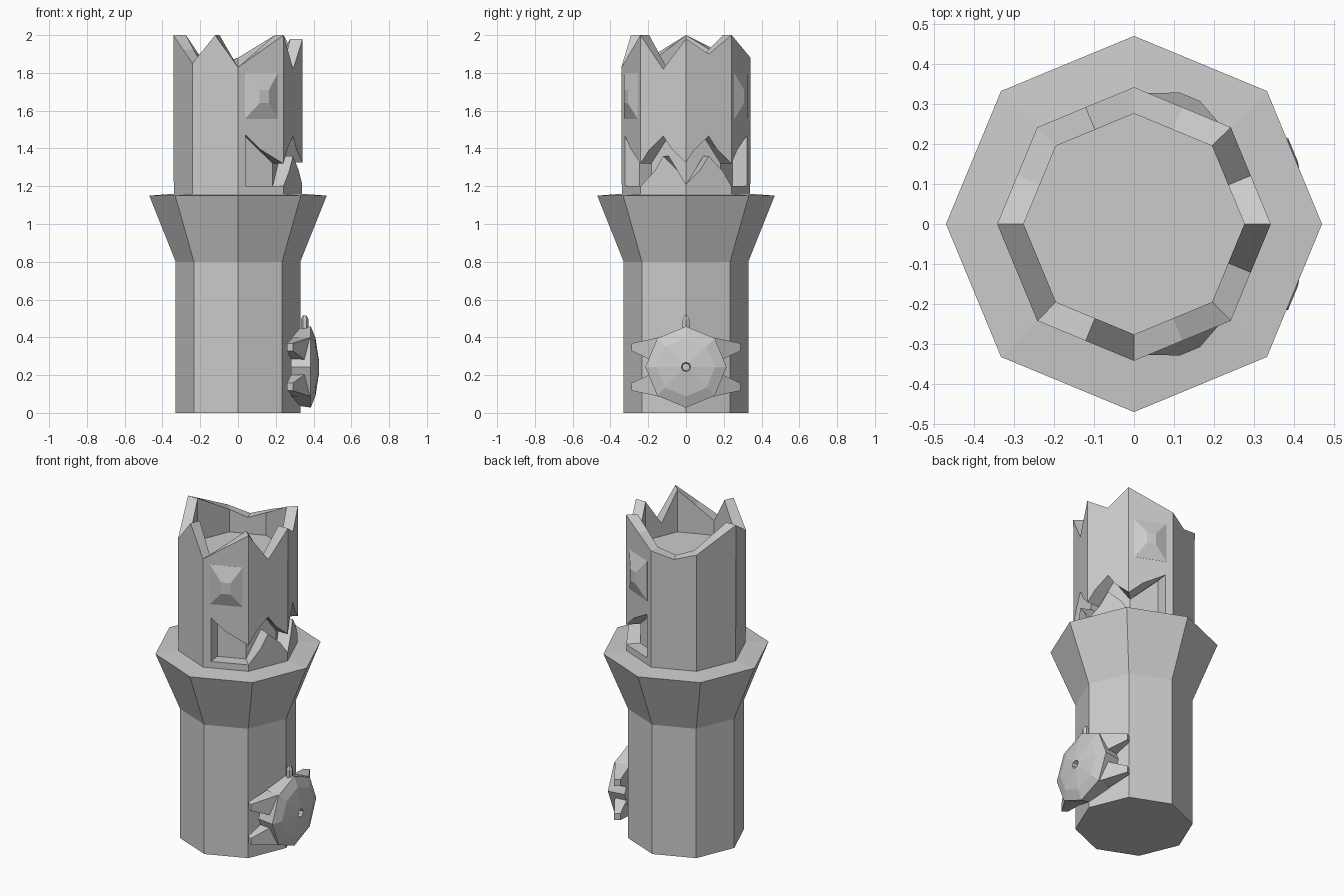
import bpy
from math import cos, sin, pi, floor

if "Cube" in bpy.data.objects:
    bpy.data.objects.remove(bpy.data.objects["Cube"])


def oct_point(t, r, z):
    """Point on an octagon outline; t counts corners, fractions lie along the side."""
    k = floor(t)
    f = t - k
    a, b = k * pi / 4, (k + 1) * pi / 4
    return (r * (cos(a) * (1 - f) + cos(b) * f),
            r * (sin(a) * (1 - f) + sin(b) * f), z)


def loft(name, rings):
    """Closed solid skinned through equal-length rings, with end caps."""
    n = len(rings[0])
    verts = [p for ring in rings for p in ring]
    faces = [tuple(range(n))[::-1],
             tuple(range((len(rings) - 1) * n, len(rings) * n))]
    for i in range(len(rings) - 1):
        for j in range(n):
            k = (j + 1) % n
            faces.append((i * n + j, i * n + k, (i + 1) * n + k, (i + 1) * n + j))
    mesh = bpy.data.meshes.new(name)
    mesh.from_pydata(verts, [], faces)
    obj = bpy.data.objects.new(name, mesh)
    bpy.context.collection.objects.link(obj)
    bpy.ops.object.select_all(action='DESELECT')
    bpy.context.view_layer.objects.active = obj
    obj.select_set(True)
    bpy.ops.object.mode_set(mode='EDIT')
    bpy.ops.mesh.select_all(action='SELECT')
    bpy.ops.mesh.normals_make_consistent(inside=False)
    bpy.ops.object.mode_set(mode='OBJECT')
    return obj


# Octagonal column with flared collar, jagged crown and sunken top
crown = [1.98, 1.90, 2.0, 1.94, 1.88, 1.84, 1.88, 1.94,
         2.0, 1.925, 1.85, 2.0, 1.83, 1.915, 2.0, 1.82]
ts = [i / 2 for i in range(16)]
rings = [[oct_point(t, r, z) for t in ts] for r, z in
         ((0.33, 0), (0.33, 0.8), (0.47, 1.15), (0.34, 1.16))]
rings.append([oct_point(t, 0.342, z) for t, z in zip(ts, crown)])
rings.append([oct_point(t, 0.276, z) for t, z in zip(ts, crown)])
rings.append([oct_point(t, 0.276, 1.74) for t in ts])
column = loft("column", rings)

# Zigzag mouth cut around the right-hand sides
half = [(-1.83, 1.2, 1.47), (-1, 1.2, 1.32), (-0.5, 1.36, 1.465)]
teeth = half + [(0, 1.21, 1.325)] + [(-t, a, b) for t, a, b in reversed(half)]
mouth = loft("mouth_cutter", [
    [oct_point(t, 0.26, a), oct_point(t, 0.42, a),
     oct_point(t, 0.42, b), oct_point(t, 0.26, b)] for t, a, b in teeth])
mouth.hide_render = True
mouth.hide_viewport = True
cut = column.modifiers.new("mouth", 'BOOLEAN')
cut.object = mouth
cut.operation = 'DIFFERENCE'
cut.solver = 'EXACT'

# Faceted eyes, front and back
for label, s in (("front", 1), ("back", -1)):
    def eye_ring(r, f0, f1, z0, z1):
        return [oct_point(s * (f - 2), r, z) for f, z in
                ((f0, z0), (f1, z0), (f1, z1), (f0, z1))]
    loft(label + "_eye", [eye_ring(0.32, 0.15, 0.87, 1.555, 1.8),
                          eye_ring(0.342, 0.15, 0.87, 1.555, 1.8),
                          eye_ring(0.376, 0.43, 0.62, 1.64, 1.71)])

# Domed octagonal shield with a small central hole
loft("shield", [[(x, r * cos(i * pi / 4), 0.243 + r * sin(i * pi / 4))
                 for i in range(8)] for x, r in
                ((0.28, 0.20), (0.385, 0.215), (0.41, 0.155),
                 (0.43, 0.025), (0.40, 0.02))])

# Tapered legs spreading from the shield
for side, sy in (("left", -1), ("right", 1)):
    for level, sz in (("lower", -1), ("upper", 1)):
        def leg_ring(x0, x1, y0, y1, z0, z1):
            return [(x, sy * y, 0.243 + sz * z) for x, y, z in
                    ((x0, y0, z0), (x1, y1, z0), (x1, y1, z1), (x0, y0, z1))]
        loft(f"{level}_{side}_leg", [leg_ring(0.29, 0.38, 0.13, 0.15, 0.02, 0.155),
                                     leg_ring(0.26, 0.29, 0.27, 0.288, 0.085, 0.125)])

# Small peg above the shield
loft("peg", [[(0.353 + r * cos(i * pi / 3), r * sin(i * pi / 3), z)
              for i in range(6)] for r, z in
             ((0.02, 0.42), (0.02, 0.495), (0.01, 0.515))])
